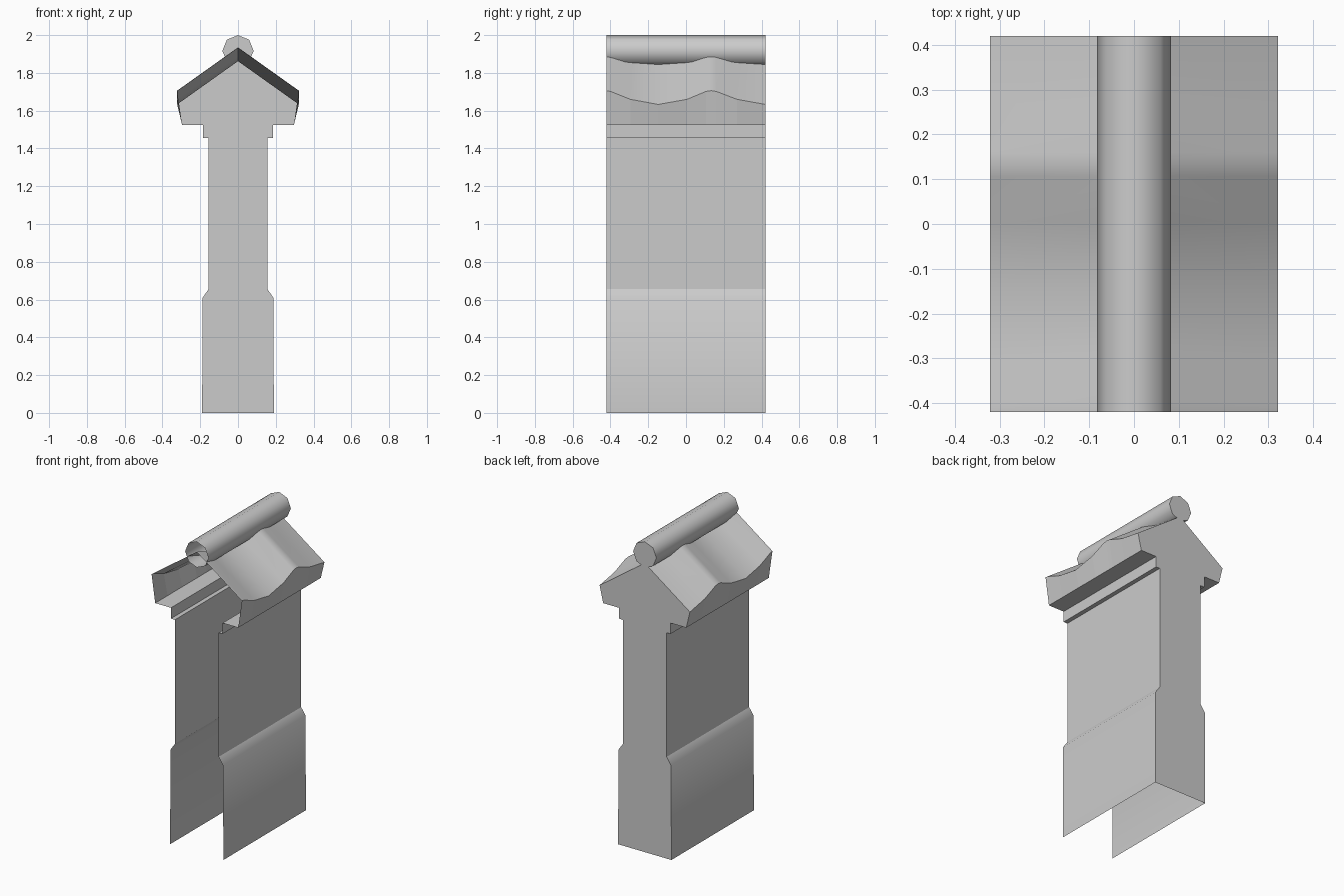
import bpy
import math

if "Cube" in bpy.data.objects:
    bpy.data.objects.remove(bpy.data.objects["Cube"])

HALF = 0.42                                   # half length along y
ENDS = [(-HALF, 0.0), (HALF, 0.0)]            # (y, z offset) of straight strips
# Rippled tile line: (y, height offset above the low point)
WAVE = [(-0.42, 0.072), (-0.40, 0.069), (-0.295, 0.027), (-0.147, 0.0),
        (0.005, 0.027), (0.106, 0.069), (0.133, 0.073), (0.16, 0.069),
        (0.27, 0.027), (HALF, 0.0)]


def make_object(name, verts, faces, smooth=False, mirror=False):
    mesh = bpy.data.meshes.new(name)
    mesh.from_pydata(verts, [], faces)
    for p in mesh.polygons:
        p.use_smooth = smooth
    obj = bpy.data.objects.new(name, mesh)
    bpy.context.collection.objects.link(obj)
    if mirror:
        m = obj.modifiers.new("Mirror", 'MIRROR')
        m.use_mirror_merge = False
    return obj


def strip(name, profile, stations=ENDS, smooth=False, mirror=True, closed=False):
    """Sweep (x, z, wave weight) points along y, listed from bottom to top."""
    n, k = len(profile), len(stations)
    verts = [(x, y, z + w * dz) for x, z, w in profile for y, dz in stations]
    faces = []
    for i in range(n if closed else n - 1):
        j = (i + 1) % n
        for s in range(k - 1):
            faces.append((i * k + s, i * k + s + 1, j * k + s + 1, j * k + s))
    return make_object(name, verts, faces, smooth, mirror)


# Wall: softly shaded plinth with sloped top, then the plain shaft
strip("wall_plinth", [(0.19, 0, 0), (0.187, 0.61, 0), (0.156, 0.655, 0)], smooth=True)
strip("wall_shaft", [(0.156, 0.655, 0), (0.156, 1.455, 0)])

# Cornice step and soffit under the eaves
strip("cornice", [(0.156, 1.455, 0), (0.184, 1.455, 0), (0.184, 1.525, 0), (0.296, 1.525, 0)])

# Eave fascia with rippled top edge, and the rippled roof slope
strip("eave_fascia", [(0.296, 1.525, 0), (0.322, 1.633, 1)], WAVE)
strip("roof_slope", [(0.322, 1.633, 1), (0, 1.862, 1)], WAVE, smooth=True)

# Ridge tube: octagonal, open at the front
R, RZ = 0.083, 1.917
octagon = [(R * math.cos(i * math.pi / 4), RZ + R * math.sin(i * math.pi / 4))
           for i in range(8)]
strip("ridge_tube", [(x, z, 0) for x, z in octagon], smooth=True,
      mirror=False, closed=True)

# Closed back ends of wall and ridge tube
half = [(0.19, 0), (0.187, 0.61), (0.156, 0.655), (0.156, 1.455), (0.184, 1.455),
        (0.184, 1.525), (0.296, 1.525), (0.322, 1.633)]
outline = half + [(0, 1.862)] + [(-x, z) for x, z in reversed(half)]
for name, pts in (("back_wall_end", outline), ("ridge_back_end", octagon)):
    make_object(name, [(x, HALF, z) for x, z in pts], [tuple(reversed(range(len(pts))))])
